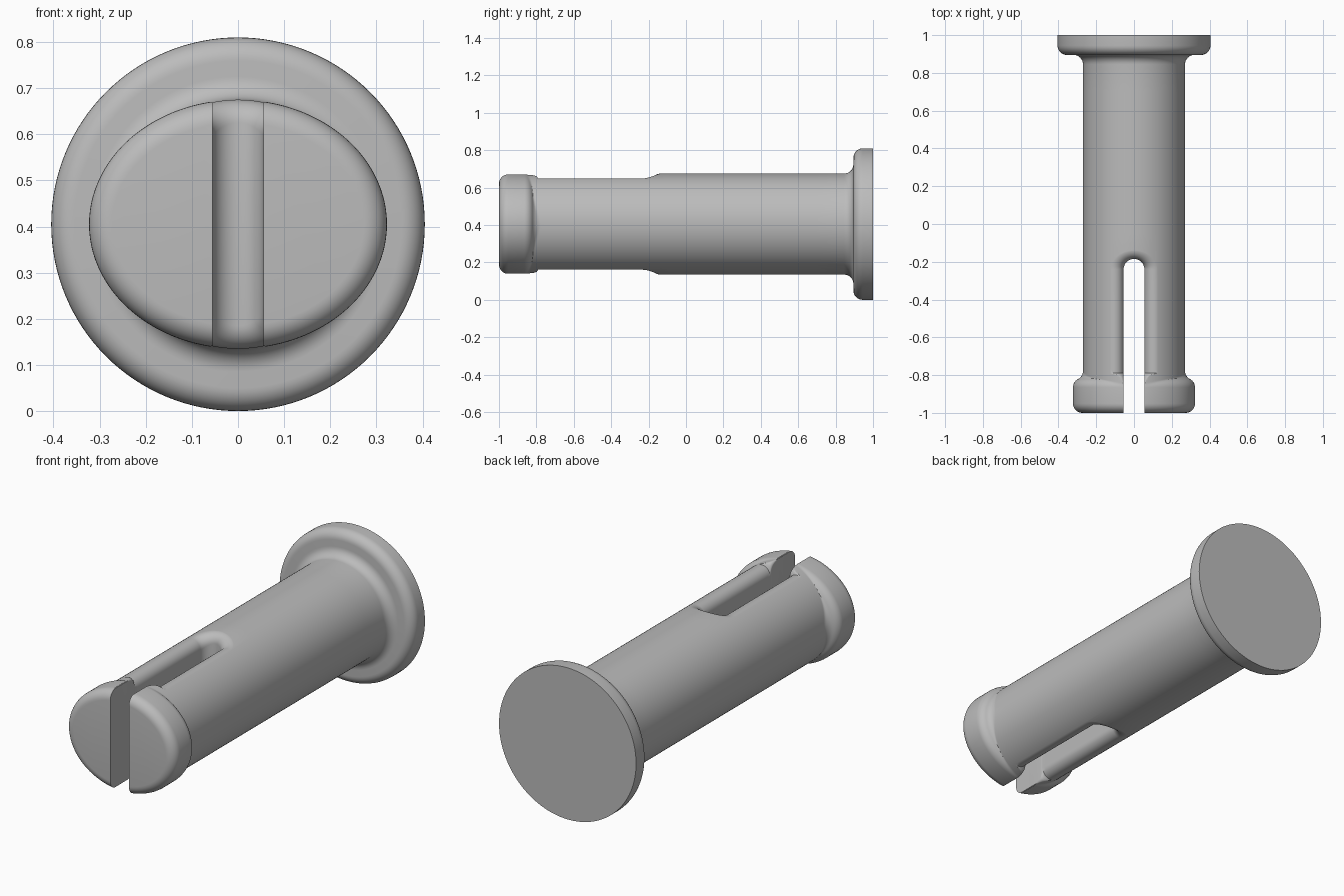
import bpy, bmesh, math
from mathutils import Vector

cube = bpy.data.objects.get("Cube")
if cube:
    bpy.data.objects.remove(cube)

AXIS_Z = 0.405                      # height of the pin axis
SHAFT, FLANGE = 0.27, 0.405         # radii
LIP = SHAFT + 0.0004                # lip ends just outside the shaft for a clean cut
HEAD_X, HEAD_Z = 0.323, 0.27        # half sizes of the oval snap head
SLOT, FILLET, SLOT_END = 0.055, 0.05, -0.24
SEGMENTS = 128


def arc(cy, cr, rad, start, end, steps=8):
    """Points (y, r) on a circular arc, angles in degrees."""
    angles = [math.radians(start + (end - start) * i / steps) for i in range(steps + 1)]
    return [(cy + rad * math.cos(a), cr + rad * math.sin(a)) for a in angles]


def skin(name, rings):
    """Closed mesh through equal-length closed rings, capped at both ends."""
    bm = bmesh.new()
    loops = [[bm.verts.new(p) for p in ring] for ring in rings]
    for a, b in zip(loops, loops[1:]):
        for i in range(len(a)):
            j = (i + 1) % len(a)
            bm.faces.new((a[i], a[j], b[j], b[i]))
    bm.faces.new(loops[0][::-1])
    bm.faces.new(loops[-1])
    bmesh.ops.recalc_face_normals(bm, faces=bm.faces)
    mesh = bpy.data.meshes.new(name)
    bm.to_mesh(mesh)
    bm.free()
    obj = bpy.data.objects.new(name, mesh)
    obj.location.z = AXIS_Z
    bpy.context.collection.objects.link(obj)
    return obj


def section(y, rx, rz, core=0.0):
    """Oval ring across the axis, never thinner than the round core."""
    ring = []
    for i in range(SEGMENTS):
        a = 2 * math.pi * i / SEGMENTS
        c, s = math.cos(a), math.sin(a)
        r = max(core, 1 / math.hypot(c / rx, s / rz))
        ring.append((r * c, y, r * s))
    return ring


# Oval head: rounded front rim, then a soft step down to the round shaft
rings = [section(y, HEAD_X + d, HEAD_Z + d) for y, d in arc(-0.95, -0.05, 0.05, 180, 90)]
back = arc(-0.865, -0.05, 0.05, 90, 28) + arc(-0.777, -0.003, 0.05, 208, 270)[1:]
rings += [section(y, HEAD_X + d, HEAD_Z + d, SHAFT) for y, d in back]

# Round shaft, root fillet and flange
outline = [(-0.7, SHAFT), (-0.5, SHAFT), (-0.3, SHAFT), (-0.05, SHAFT), (0.3, SHAFT), (0.7, SHAFT)]
outline += arc(0.845, SHAFT + 0.05, 0.05, -90, 0)
outline += arc(0.945, FLANGE - 0.05, 0.05, 180, 90)
outline += [(1.0, FLANGE)]
rings += [section(y, r, r) for y, r in outline]
pin = skin("slotted_pin", rings)


def slot_column(spine_y, n, rad, flare):
    """Slot wall with a rounded lip, from the bottom to the top of the cutter."""
    offset = n * (SLOT + rad)
    zc = math.sqrt((LIP - rad) ** 2 - offset.x ** 2)
    centre = Vector((offset.x, spine_y + offset.y, zc))
    wall, out = -n, Vector((offset.x, 0, zc)).normalized()
    sweep = wall.angle(out)
    half = []
    for i in range(11):
        t = i / 10
        d = (wall * math.sin((1 - t) * sweep) + out * math.sin(t * sweep)) / math.sin(sweep)
        half.append(centre + d * rad)
    tangent = (out * math.cos(sweep) - wall).normalized()
    half.append(half[-1] + (tangent + out * 0.2) * flare)
    half.append(Vector((half[-1].x, half[-1].y, 0.45)))
    return [Vector((p.x, p.y, -p.z)) for p in reversed(half)] + half


# Slot cutter: the lip fades out inside the head
right = Vector((1, 0, 0))
columns = [slot_column(-1.3, right, 0.002, 0.001)]
for i in range(13):
    s = i / 12
    rad = max(0.002, FILLET * (1 - math.sqrt(1 - s * s)))
    columns.append(slot_column(-0.88 + 0.09 * s, right, rad, 0.001))
columns += [slot_column(y, right, FILLET, 0.04) for y in (-0.77, -0.6, -0.4)]
for i in range(17):
    a = math.pi / 2 * i / 16
    columns.append(slot_column(SLOT_END, Vector((math.cos(a), math.sin(a), 0)), FILLET, 0.04))
columns += [[Vector((-p.x, p.y, p.z)) for p in col] for col in reversed(columns[:-1])]
cutter = skin("slot_cutter", list(zip(*columns)))
cutter.hide_render = True

cut = pin.modifiers.new("slot", 'BOOLEAN')
cut.operation, cut.solver, cut.object = 'DIFFERENCE', 'EXACT', cutter
cut.use_self = True
bpy.context.view_layer.objects.active = pin
for o in bpy.context.selected_objects:
    o.select_set(False)
pin.select_set(True)
bpy.ops.object.modifier_apply(modifier=cut.name)
bpy.data.objects.remove(cutter)

# Plain grey finish
grey = bpy.data.materials.new("plain_grey")
grey.use_nodes = True
colour = (0.5, 0.5, 0.5, 1)
grey.diffuse_color = colour
grey.node_tree.nodes["Principled BSDF"].inputs["Base Color"].default_value = colour
pin.data.materials.clear()
pin.data.materials.append(grey)
bpy.ops.object.shade_smooth_by_angle(angle=math.radians(30))
